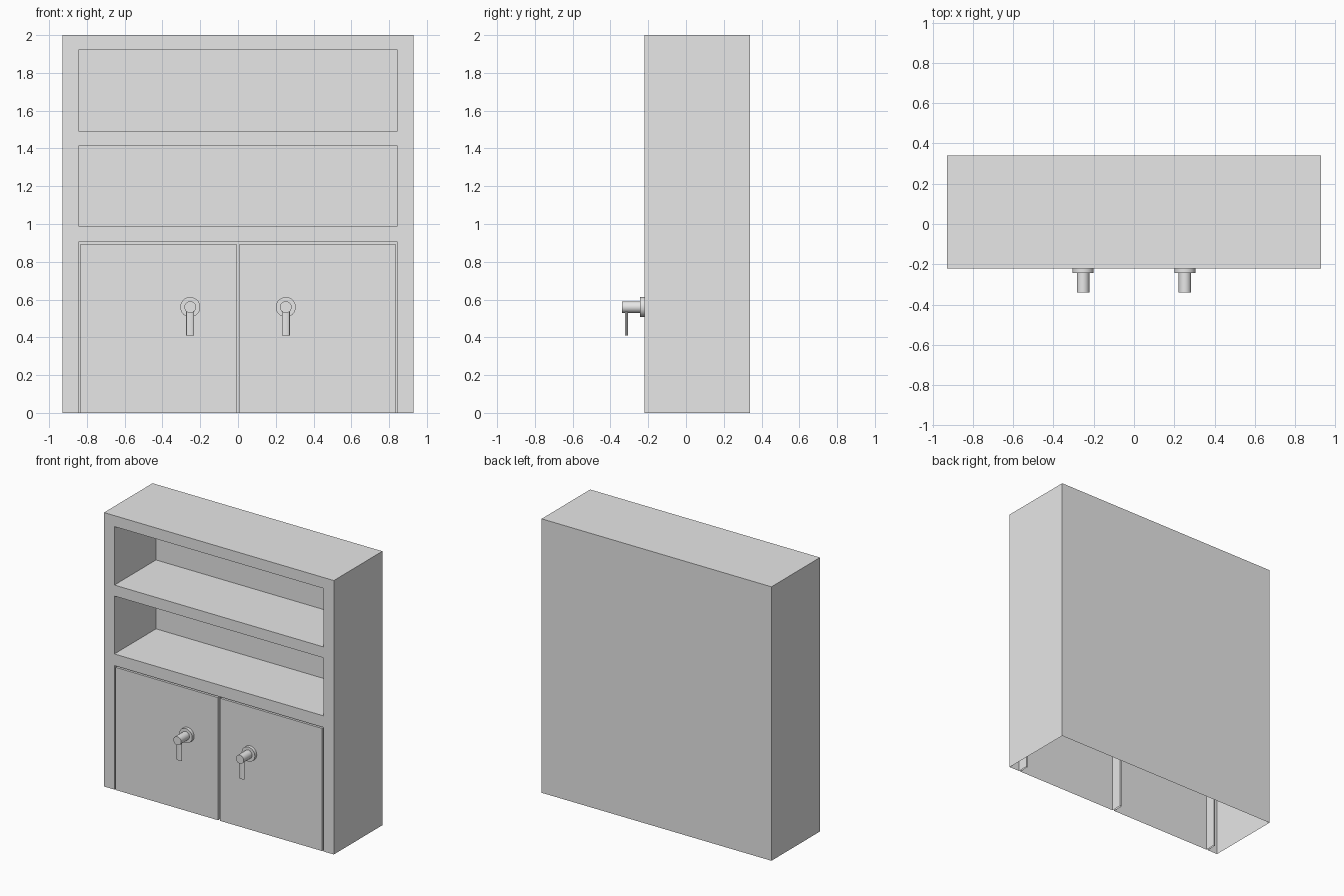
import bpy, bmesh, math
from mathutils import Vector

cube = bpy.data.objects.get("Cube")
if cube:
    bpy.data.objects.remove(cube, do_unlink=True)

grey = bpy.data.materials.new("plain grey")
grey.use_nodes = True
grey.diffuse_color = (0.8, 0.8, 0.8, 1)
grey.node_tree.nodes["Principled BSDF"].inputs["Base Color"].default_value = (0.8, 0.8, 0.8, 1)

HALF, HEIGHT = 0.928, 2.0
FRONT, BACK = -0.22, 0.34
BOARD = 0.08
OPEN = HALF - BOARD - 0.004
GAP = 0.01
DOOR_TOP = 0.905


def finish(bm, name):
    mesh = bpy.data.meshes.new(name)
    bm.to_mesh(mesh)
    bm.free()
    mesh.materials.append(grey)
    obj = bpy.data.objects.new(name, mesh)
    bpy.context.collection.objects.link(obj)
    return obj


# Cabinet shell, open underneath, with recesses pushed in from a gridded front
xs = [-HALF, -OPEN, -OPEN + GAP, -GAP * 0.7, GAP * 0.7, OPEN - GAP, OPEN, HALF]
zs = [0, DOOR_TOP - GAP, DOOR_TOP, 0.99, 1.413, 1.493, 1.92, HEIGHT]


def depth(i, k):
    """How far the front cell in column i, row k is pushed back."""
    if i in (0, 6):
        return 0
    if k in (3, 5):
        return BACK - FRONT - BOARD
    if k == 1 or (k == 0 and i in (1, 3, 5)):
        return BOARD
    return 0


bm = bmesh.new()


def quad(*points):
    bm.faces.new([bm.verts.new(p) for p in points])


for i in range(7):
    for k in range(7):
        x0, x1, z0, z1 = xs[i], xs[i + 1], zs[k], zs[k + 1]
        d = depth(i, k)
        y = FRONT + d
        quad((x0, y, z0), (x1, y, z0), (x1, y, z1), (x0, y, z1))
        # Walls wherever the depth changes towards the next column or row
        if i < 6 and depth(i + 1, k) != d:
            e = FRONT + depth(i + 1, k)
            quad((x1, y, z0), (x1, e, z0), (x1, e, z1), (x1, y, z1))
        if k < 6 and depth(i, k + 1) != d:
            e = FRONT + depth(i, k + 1)
            quad((x0, y, z1), (x1, y, z1), (x1, e, z1), (x0, e, z1))

# Sides, back and top
for x in (-HALF, HALF):
    quad((x, FRONT, 0), (x, BACK, 0), (x, BACK, HEIGHT), (x, FRONT, HEIGHT))
quad((HALF, BACK, 0), (-HALF, BACK, 0), (-HALF, BACK, HEIGHT), (HALF, BACK, HEIGHT))
quad((-HALF, FRONT, HEIGHT), (HALF, FRONT, HEIGHT), (HALF, BACK, HEIGHT), (-HALF, BACK, HEIGHT))
bmesh.ops.remove_doubles(bm, verts=bm.verts, dist=0.0005)
bmesh.ops.dissolve_limit(bm, angle_limit=0.01, verts=bm.verts, edges=bm.edges)
bmesh.ops.recalc_face_normals(bm, faces=bm.faces)
finish(bm, "cabinet_body")


def rod(name, start, end, radius, squash=1.0):
    """Smooth cylinder between two points, optionally flattened front to back."""
    start, end = Vector(start), Vector(end)
    axis = end - start
    bm = bmesh.new()
    bmesh.ops.create_cone(bm, cap_ends=True, segments=32, radius1=radius,
                          radius2=radius, depth=axis.length)
    bmesh.ops.transform(bm, verts=bm.verts, matrix=axis.to_track_quat("Z", "Y").to_matrix().to_4x4())
    bmesh.ops.scale(bm, verts=bm.verts, vec=(1, squash, 1))
    bmesh.ops.translate(bm, verts=bm.verts, vec=(start + end) / 2)
    obj = finish(bm, name)
    bpy.ops.object.select_all(action="DESELECT")
    obj.select_set(True)
    bpy.context.view_layer.objects.active = obj
    bpy.ops.object.shade_smooth_by_angle(angle=math.radians(40))


# Door handles: round plate, stem and hanging flattened lever
for side, x in (("right", -0.253), ("left", 0.253)):
    z = 0.56
    rod(side + "_handle_plate", (x, FRONT, z), (x, -0.243, z), 0.053)
    rod(side + "_handle_stem", (x, -0.24, z), (x, -0.34, z), 0.031)
    rod(side + "_handle_lever", (x, -0.315, z - 0.02), (x, -0.315, 0.41), 0.021, 0.4)
